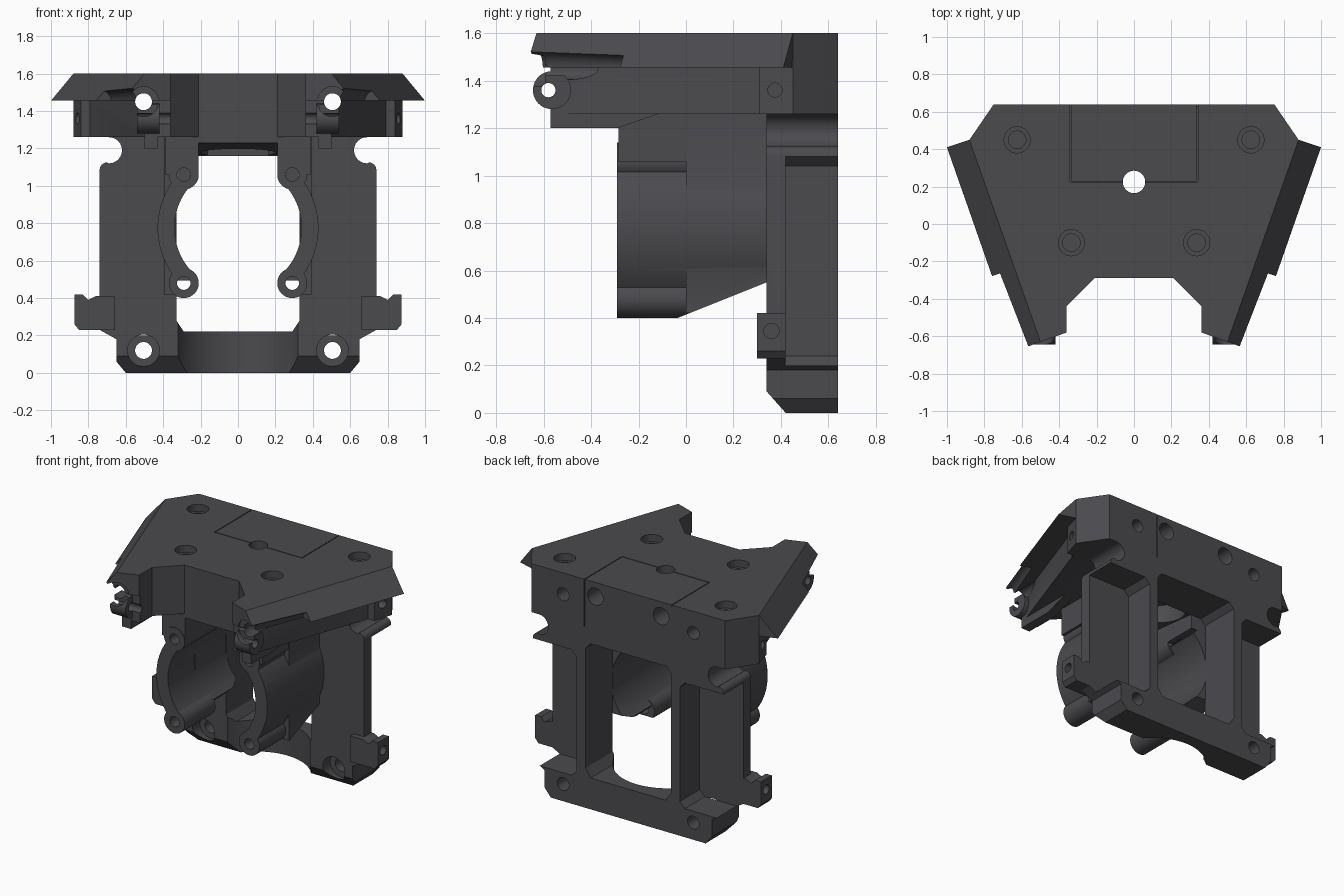
import bpy, bmesh, math
from mathutils import Vector, Matrix

if "Cube" in bpy.data.objects:
    bpy.data.objects.remove(bpy.data.objects["Cube"], do_unlink=True)

grey = bpy.data.materials.new("dark_grey_plastic")
grey.use_nodes = True
COLOR = (0.07, 0.068, 0.076, 1)
grey.diffuse_color = COLOR
grey.node_tree.nodes["Principled BSDF"].inputs["Base Color"].default_value = COLOR


def finish(name, bm):
    bmesh.ops.recalc_face_normals(bm, faces=bm.faces)
    mesh = bpy.data.meshes.new(name)
    bm.to_mesh(mesh)
    bm.free()
    mesh.materials.append(grey)
    obj = bpy.data.objects.new(name, mesh)
    bpy.context.collection.objects.link(obj)
    return obj


def prism(name, pts, axis, lo, hi):
    """Extrude a 2D outline along an axis between lo and hi."""
    place = {"x": lambda a, b, t: (t, a, b),
             "y": lambda a, b, t: (a, t, b),
             "z": lambda a, b, t: (a, b, t)}[axis]
    bm = bmesh.new()
    face = bm.faces.new([bm.verts.new(place(a, b, lo)) for a, b in pts])
    ext = bmesh.ops.extrude_face_region(bm, geom=[face])["geom"]
    shift = Vector(place(0, 0, hi - lo))
    bmesh.ops.translate(bm, vec=shift, verts=[v for v in ext if isinstance(v, bmesh.types.BMVert)])
    return finish(name, bm)


def box(name, x, y, z):
    return prism(name, [(x[0], y[0]), (x[1], y[0]), (x[1], y[1]), (x[0], y[1])], "z", *z)


def hull(name, pts):
    bm = bmesh.new()
    for p in pts:
        bm.verts.new(p)
    bmesh.ops.convex_hull(bm, input=bm.verts)
    return finish(name, bm)


def rod(name, a, b, r, r2=None):
    """Cylinder or cone between two points."""
    a, b = Vector(a), Vector(b)
    bm = bmesh.new()
    turn = (b - a).to_track_quat("Z", "Y").to_matrix().to_4x4()
    bmesh.ops.create_cone(bm, cap_ends=True, segments=48, radius1=r, radius2=r2 or r,
                          depth=(b - a).length, matrix=Matrix.Translation((a + b) / 2) @ turn)
    return finish(name, bm)


def combine(obj, tool, op="DIFFERENCE"):
    mod = obj.modifiers.new("bool", "BOOLEAN")
    mod.object, mod.operation, mod.solver = tool, op, "EXACT"
    deps = bpy.context.evaluated_depsgraph_get()
    mesh = bpy.data.meshes.new_from_object(obj.evaluated_get(deps))
    obj.modifiers.clear()
    obj.data = mesh
    bpy.data.objects.remove(tool, do_unlink=True)


def arc(cx, cy, r, start, end, n=12):
    return [(cx + r * math.cos(math.radians(start + (end - start) * i / n)),
             cy + r * math.sin(math.radians(start + (end - start) * i / n))) for i in range(n + 1)]


def mirrored(half):
    return half + [(-x, y) for x, y in reversed(half)]


def flip(pts, s):
    return [(s * p[0], *p[1:]) for p in pts]


# Top plate: upper slab, narrower lower slab and sloped ceiling
plate = prism("top_plate", mirrored([(.21, -.29), (.36, -.44), (.36, -.58), (.5, -.63),
                                     (.88, .45), (.75, .64)]), "z", 1.455, 1.6)
combine(plate, prism("lower_slab", mirrored([(.21, -.29), (.36, -.44), (.36, -.57), (.48, -.57),
        (.79, .31), (.84, .31), (.88, .45), (.75, .64)]), "z", 1.26, 1.46), "UNION")
combine(plate, prism("ceiling", [(-.29, 1.27), (-.29, 1.23), (.345, 1.165), (.345, 1.27)],
                     "x", -.39, .39), "UNION")

for s in (1, -1):
    # Bevelled side wings, front lugs and ribs under the arms
    wing = [(.49, -.626, 1.6), (.5, -.63, 1.6), (.88, .45, 1.6), (.62, -.675, 1.455),
            (1, .41, 1.455), (.49, -.626, 1.455), (.87, .45, 1.455)]
    combine(plate, hull("wing", flip(wing, s)), "UNION")
    combine(plate, rod("front_lug", (s * .42, -.565, 1.36), (s * .54, -.565, 1.36), .08), "UNION")
    combine(plate, prism("rib", [(-.57, 1.3), (-.57, 1.2), (-.29, 1.2), (-.11, 1.262), (-.11, 1.3)],
                         "x", s * .43, s * .5), "UNION")
    # Scoops, screw seats and holes
    combine(plate, rod("scoop", (s * .585, -.72, 1.45), (s * .735, -.27, 1.45), .085, .06))
    combine(plate, rod("seat_cut", (s * .505, -.8, 1.45), (s * .505, -.595, 1.45), .08))
    combine(plate, rod("long_hole", (s * .505, -.8, 1.45), (s * .505, .8, 1.45), .045))
    combine(plate, rod("rear_hole", (s * .255, .5, 1.5), (s * .255, .8, 1.5), .06))
    combine(plate, rod("lug_hole", (s * .3, -.58, 1.36), (s * .7, -.58, 1.36), .03))
    combine(plate, rod("side_hole", (s * .7, .375, 1.36), (s * 1.1, .375, 1.36), .03))
    for x, y in ((.625, .45), (.335, -.1)):
        combine(plate, rod("seat", (s * x, y, 1.55), (s * x, y, 1.7), .07))
        combine(plate, rod("hole", (s * x, y, 1.35), (s * x, y, 1.7), .047))
    combine(plate, box("seam", sorted((s * .335, s * .341)), (.225, .7), (1.59, 1.7)))

combine(plate, box("cross_seam", (-.34, .34), (.222, .228), (1.59, 1.7)))
combine(plate, box("rear_seam", (.335, .341), (.63, .7), (1.27, 1.7)))
combine(plate, rod("center_hole", (0, .225, 1), (0, .225, 1.7), .06))
combine(plate, rod("center_pocket", (0, .225, 1), (0, .225, 1.32), .2))

# Rear frame with round side notches near the top
half = [(.6, 0), (.65, .06), (.65, .18), (.74, .23), (.74, 1.08)]
half += arc(.7, 1.085, .04, 0, 90, 6)[1:] + arc(.69, 1.19, .07, 270, 90) + [(.69, 1.262)]
frame = prism("rear_frame", mirrored(half), "y", .34, .64)
combine(frame, prism("opening", mirrored([(.29, .22), (.33, .28), (.33, 1.12), (.29, 1.16)]),
                     "y", .2, .8))
combine(frame, rod("bar_scoop", (0, .2, -.1), (0, .2, .5), .35))
combine(frame, prism("bar_chamfer", [(.3, -.1), (.3, .13), (.34, .09), (.42, 0), (.5, -.1)],
                     "x", -1, 1))
for s in (1, -1):
    pocket = [(.44, .2), (1, .2), (1, 1.08), (.44, 1.08), (.4, 1.04), (.4, .24)]
    combine(frame, prism("pocket", flip(pocket, s), "y", .42, .8))
    combine(frame, rod("foot_hole", (s * .505, .2, .12), (s * .505, .8, .12), .045))
    combine(frame, rod("foot_seat", (s * .505, .2, .12), (s * .505, .42, .12), .085))
    # Side lugs low on the frame
    lug = prism("side_lug", flip([(.66, .23), (.85, .23), (.875, .26), (.875, .42), (.83, .42),
                                  (.8, .39), (.76, .41), (.66, .41)], s), "y", .3, .42)
    combine(lug, rod("lug_hole", (s * .76, .36, .345), (s * 1, .36, .345), .032))

# Two curved duct cheeks with screw lobes
parts = [plate, frame]
for s in (1, -1):
    ring = arc(0, .775, .43, -48, 48, 32) + arc(0, .775, .34, 48, -48, 32)
    cheek = prism("duct_cheek", flip(ring, s), "y", -.29, .345)
    for z, back in ((1.06, .1), (.48, .05)):
        combine(cheek, rod("lobe", (s * .29, -.29, z), (s * .29, back, z), .08), "UNION")
    combine(cheek, box("upper_wall", sorted((s * .21, s * .39)), (-.285, .345), (1.06, 1.262)), "UNION")
    combine(cheek, box("side_wall", sorted((s * .335, s * .395)), (0, .345), (.42, 1.262)), "UNION")
    combine(cheek, prism("slope_cut", [(-.06, .39), (.36, .558), (.36, .2), (-.06, .2)], "x", -1, 1))
    for z in (1.06, .48):
        combine(cheek, rod("lobe_hole", (s * .29, -.4, z), (s * .29, .2, z), .036))
    parts.append(cheek)

# Smooth curved walls, keep edges sharp
for obj in bpy.context.view_layer.objects:
    obj.select_set(obj in parts)
bpy.context.view_layer.objects.active = plate
bpy.ops.object.shade_smooth_by_angle(angle=math.radians(25))
